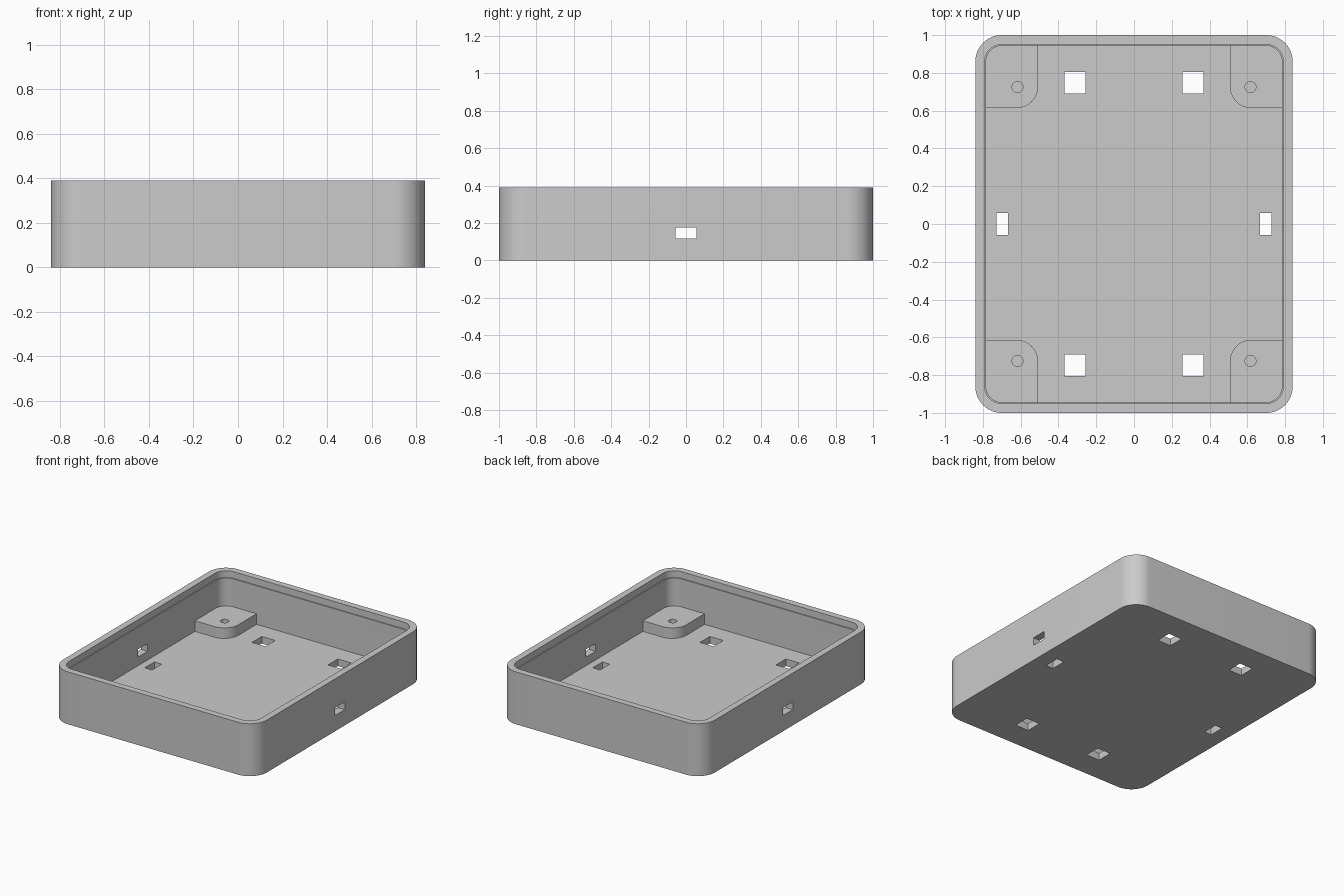
import bpy, bmesh
from math import cos, sin, pi

if "Cube" in bpy.data.objects:
    bpy.data.objects.remove(bpy.data.objects["Cube"])


def rounded_rect(x0, x1, y0, y1, radii, seg=12):
    """Outline, counter-clockwise from the +x+y corner; one radius per corner."""
    pts = []
    corners = [(x1, y1, -1, -1), (x0, y1, 1, -1), (x0, y0, 1, 1), (x1, y0, -1, 1)]
    for i, (x, y, sx, sy) in enumerate(corners):
        r = radii[i]
        if r == 0:
            pts.append((x, y))
            continue
        for k in range(seg + 1):
            a = pi / 2 * (i + k / seg)
            pts.append((x + sx * r + r * cos(a), y + sy * r + r * sin(a)))
    return pts


def prism(name, pts, z0, z1):
    bm = bmesh.new()
    face = bm.faces.new([bm.verts.new((x, y, z0)) for x, y in pts])
    top = bmesh.ops.extrude_face_region(bm, geom=[face])["geom"]
    bmesh.ops.translate(bm, vec=(0, 0, z1 - z0),
                        verts=[v for v in top if isinstance(v, bmesh.types.BMVert)])
    bmesh.ops.recalc_face_normals(bm, faces=bm.faces)
    me = bpy.data.meshes.new(name)
    bm.to_mesh(me)
    bm.free()
    ob = bpy.data.objects.new(name, me)
    bpy.context.collection.objects.link(ob)
    return ob


def box(cx, cy, w, d, z0, z1):
    return prism("cutter", rounded_rect(cx - w / 2, cx + w / 2, cy - d / 2, cy + d / 2, [0] * 4), z0, z1)


def combine(target, tool, operation="DIFFERENCE"):
    mod = target.modifiers.new("bool", "BOOLEAN")
    mod.operation, mod.solver, mod.object = operation, "EXACT", tool
    bpy.context.view_layer.objects.active = target
    bpy.ops.object.modifier_apply(modifier=mod.name)
    bpy.data.objects.remove(tool, do_unlink=True)


# Outer shell
tray = prism("enclosure_tray", rounded_rect(-0.84, 0.84, -1, 1, [0.14] * 4, 16), 0, 0.39)

# Main cavity and the slightly wider lid recess at the rim
combine(tray, prism("cutter", rounded_rect(-0.784, 0.784, -0.944, 0.944, [0.086] * 4), 0.053, 0.5))
combine(tray, prism("cutter", rounded_rect(-0.791, 0.791, -0.951, 0.951, [0.093] * 4), 0.34, 0.5))

# Corner mounting pads with blind screw holes
for sx in (-1, 1):
    for sy in (-1, 1):
        xs = sorted((sx * 0.508, sx * 0.80))
        ys = sorted((sy * 0.613, sy * 0.96))
        outer = {(1, 1): 0, (-1, 1): 1, (-1, -1): 2, (1, -1): 3}[(sx, sy)]
        radii = [0] * 4
        radii[outer] = 0.09
        radii[(outer + 2) % 4] = 0.115
        combine(tray, prism("pad", rounded_rect(*xs, *ys, radii), 0.03, 0.132), "UNION")
        hole = [(sx * 0.617 + 0.029 * cos(2 * pi * k / 24),
                 sy * 0.725 + 0.029 * sin(2 * pi * k / 24)) for k in range(24)]
        combine(tray, prism("cutter", hole, 0.06, 0.3))

# Floor openings: four squares and two narrow slots
for sx in (-1, 1):
    for sy in (-1, 1):
        combine(tray, box(sx * 0.313, sy * 0.748, 0.11, 0.116, -0.1, 0.1))
    combine(tray, box(sx * 0.698, 0, 0.06, 0.114, -0.1, 0.1))
    # Side wall slot
    combine(tray, box(sx * 0.82, 0, 0.16, 0.114, 0.117, 0.175))

bpy.ops.object.select_all(action="DESELECT")
tray.select_set(True)
bpy.context.view_layer.objects.active = tray
bpy.ops.object.shade_smooth_by_angle()
